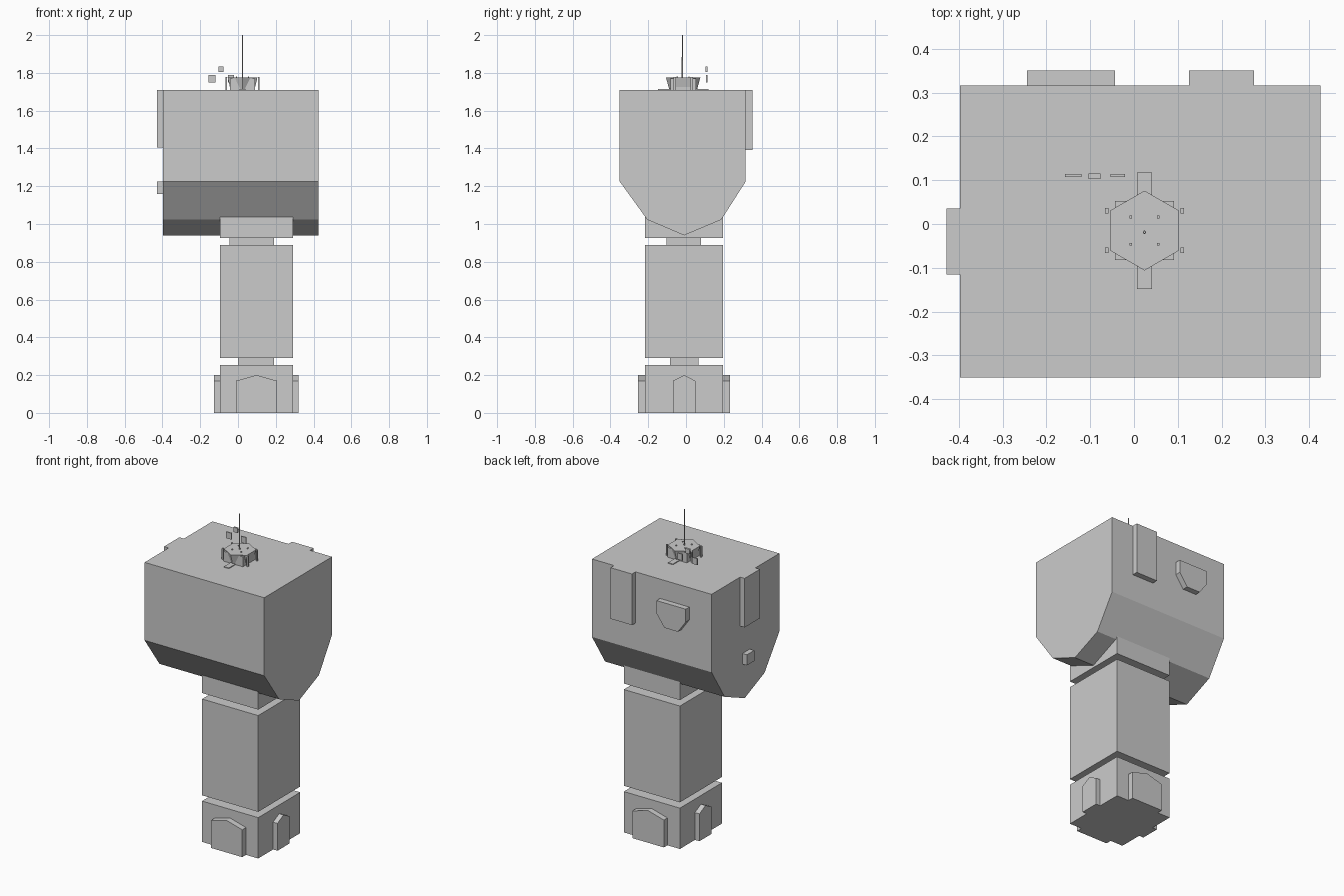
import bpy, bmesh
from mathutils import Matrix, Vector

if "Cube" in bpy.data.objects:
    bpy.data.objects.remove(bpy.data.objects["Cube"])


def finish(name, bm):
    bmesh.ops.recalc_face_normals(bm, faces=bm.faces)
    mesh = bpy.data.meshes.new(name)
    bm.to_mesh(mesh)
    bm.free()
    ob = bpy.data.objects.new(name, mesh)
    bpy.context.collection.objects.link(ob)
    return ob


def box(name, x, y, z):
    """Box from (min, max) ranges on each axis."""
    bm = bmesh.new()
    size = Matrix.Diagonal((x[1] - x[0], y[1] - y[0], z[1] - z[0], 1))
    mid = Matrix.Translation((sum(x) / 2, sum(y) / 2, sum(z) / 2))
    bmesh.ops.create_cube(bm, size=1, matrix=mid @ size)
    return finish(name, bm)


def prism(name, profile, axis, a, b):
    """Extrude a (horizontal, z) profile along the x or y axis from a to b."""
    bm = bmesh.new()
    place = (lambda h, z: (a, h, z)) if axis == 'x' else (lambda h, z: (h, a, z))
    face = bm.faces.new([bm.verts.new(place(h, z)) for h, z in profile])
    ext = bmesh.ops.extrude_face_region(bm, geom=[face], use_keep_orig=True)
    move = Vector((b - a, 0, 0) if axis == 'x' else (0, b - a, 0))
    bmesh.ops.translate(bm, vec=move, verts=[g for g in ext['geom'] if isinstance(g, bmesh.types.BMVert)])
    return finish(name, bm)


def cone(name, loc, r1, r2, z, sides, turn=0.0):
    bm = bmesh.new()
    m = Matrix.Translation((loc[0], loc[1], sum(z) / 2)) @ Matrix.Rotation(turn, 4, 'Z')
    bmesh.ops.create_cone(bm, cap_ends=True, segments=sides, radius1=r1, radius2=r2,
                          depth=z[1] - z[0], matrix=m)
    # point a corner along y
    ymax = max(v.co.y for v in bm.verts) - loc[1]
    if sides == 6 and ymax < max(r1, r2) * 0.95:
        bmesh.ops.rotate(bm, verts=bm.verts, cent=(loc[0], loc[1], 0),
                         matrix=Matrix.Rotation(0.5235988, 3, 'Z'))
    return finish(name, bm)


# square column in three stacked blocks with recessed joints
CX, CY = (-0.096, 0.29), (-0.216, 0.197)
box("base_block", CX, CY, (0, 0.254))
box("lower_joint", (0.0, 0.191), (-0.086, 0.065), (0.254, 0.29))
box("shaft", CX, CY, (0.29, 0.889))
box("upper_joint", (-0.044, 0.19), (-0.102, 0.08), (0.889, 0.926))
box("collar_block", CX, CY, (0.926, 1.048))


# gabled plates around the base
def gable(c, half):
    return [(c - half, 0), (c + half, 0), (c + half, 0.17), (c, 0.2), (c - half, 0.17)]


for side, a, b in (("front", -0.253, CY[0]), ("back", CY[1], 0.232)):
    prism(side + "_base_plate", gable(0.098, 0.108), 'y', a, b)
for side, a, b in (("left", -0.127, CX[0]), ("right", CX[1], 0.32)):
    prism(side + "_base_plate", gable(-0.01, 0.059), 'x', a, b)

# head with keel-shaped underside
prism("head", [(-0.351, 1.71), (-0.351, 1.225), (-0.205, 1.023), (-0.01, 0.94),
               (0.187, 1.023), (0.316, 1.225), (0.316, 1.71)], 'x', -0.397, 0.426)

# plates on the back and left of the head
box("back_tall_plate", (0.126, 0.274), (0.316, 0.351), (1.392, 1.71))
prism("back_chamfered_plate", [(-0.244, 1.59), (-0.244, 1.51), (-0.19, 1.435), (-0.097, 1.435),
                               (-0.043, 1.51), (-0.043, 1.59)], 'y', 0.316, 0.351)
box("left_tall_plate", (-0.428, -0.397), (-0.115, 0.035), (1.405, 1.71))
box("left_small_block", (-0.428, -0.397), (-0.06, 0.012), (1.16, 1.226))

# roof turret: square drum with a flared hexagon
TX, TY = 0.024, -0.015
box("turret_strip", (TX - 0.017, TX + 0.017), (TY - 0.133, TY + 0.133), (1.71, 1.715))
box("turret_drum", (TX - 0.067, TX + 0.067), (TY - 0.067, TY + 0.067), (1.71, 1.771))
cone("turret_hexagon", (TX, TY), 0.073, 0.091, (1.71, 1.776), 6)
cone("antenna", (TX, TY - 0.004), 0.004, 0.003, (1.77, 2.0), 6)
for sx in (-1, 1):
    for sy in (-1, 1):
        px, py = TX + sx * 0.086, TY + sy * 0.045
        box("turret_post", (px - 0.004, px + 0.004), (py - 0.006, py + 0.006), (1.71, 1.777))
        px, py = TX + sx * 0.031, TY + sy * 0.031
        box("turret_stud", (px - 0.003, px + 0.003), (py - 0.003, py + 0.003), (1.77, 1.782))

# small floating panels behind the turret
box("floating_panel_left", (-0.157, -0.12), (0.107, 0.114), (1.75, 1.79))
box("floating_panel_middle", (-0.104, -0.076), (0.103, 0.115), (1.804, 1.834))
box("floating_panel_right", (-0.054, -0.02), (0.107, 0.114), (1.75, 1.79))
